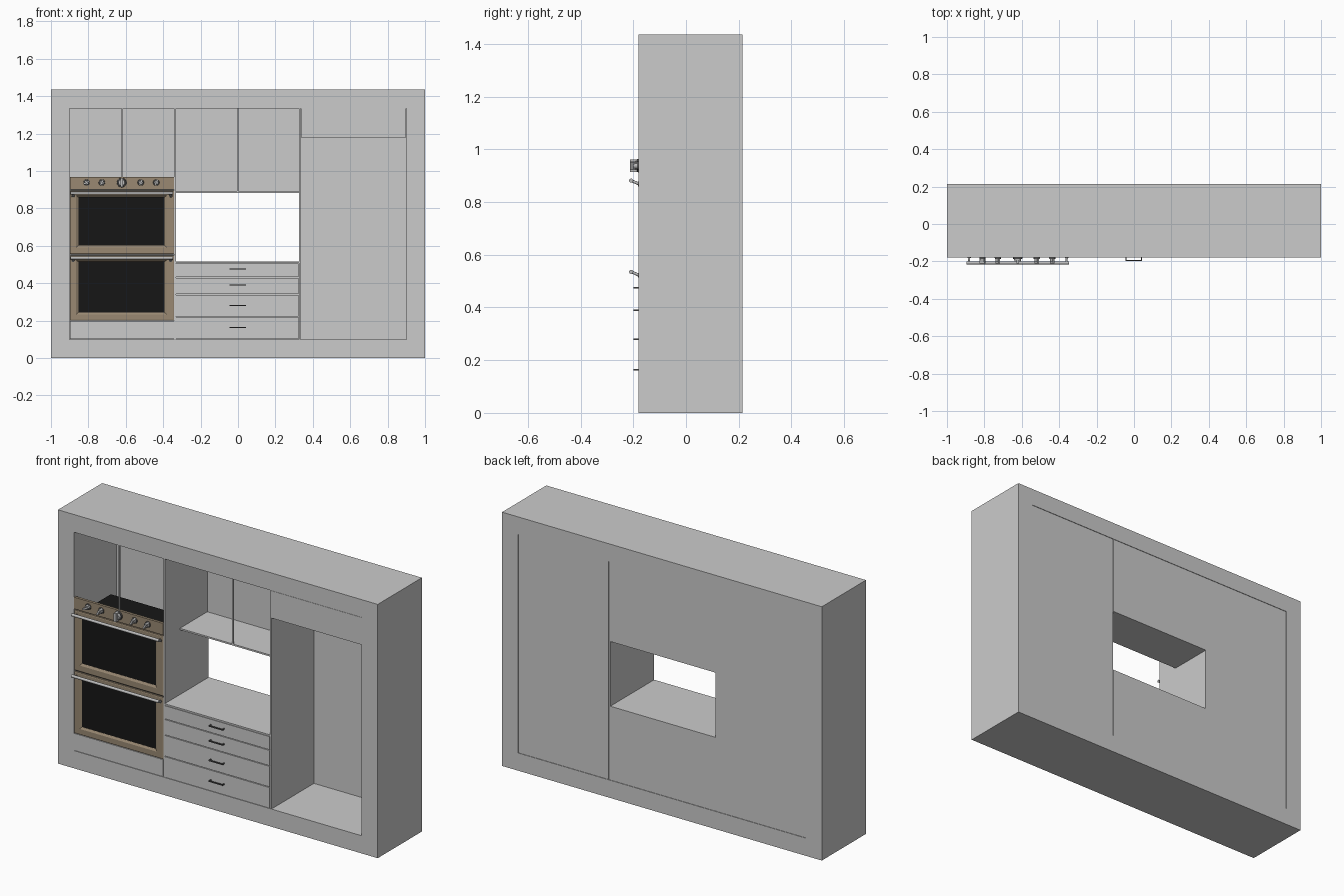
import bpy, bmesh
from math import pi
from mathutils import Vector, Matrix

cube = bpy.data.objects.get("Cube")
if cube:
    bpy.data.objects.remove(cube, do_unlink=True)

FRONT, BACK = -0.18, 0.215


def material(name, colour, metallic=0.0):
    m = bpy.data.materials.new(name)
    m.use_nodes = True
    m.diffuse_color = (*colour, 1)
    node = m.node_tree.nodes["Principled BSDF"]
    node.inputs["Base Color"].default_value = (*colour, 1)
    node.inputs["Metallic"].default_value = metallic
    return m


bronze = material("bronze", (0.32, 0.25, 0.17))
black = material("black_glass", (0.008, 0.008, 0.008))
steel = material("steel", (0.5, 0.5, 0.5))
dark = material("dark_metal", (0.1, 0.1, 0.1))


def finish(bm, name, mat=None, smooth=False):
    bmesh.ops.recalc_face_normals(bm, faces=bm.faces)
    mesh = bpy.data.meshes.new(name)
    bm.to_mesh(mesh)
    bm.free()
    ob = bpy.data.objects.new(name, mesh)
    bpy.context.collection.objects.link(ob)
    if mat:
        mesh.materials.append(mat)
    if smooth:
        bpy.ops.object.select_all(action='DESELECT')
        ob.select_set(True)
        bpy.context.view_layer.objects.active = ob
        bpy.ops.object.shade_smooth_by_angle(angle=pi / 5)
    return ob


def box(name, x, y, z, mat=None):
    """Box from (min, max) pairs."""
    bm = bmesh.new()
    bmesh.ops.create_cube(bm, size=1)
    for v in bm.verts:
        v.co = [(a + b) / 2 + c * (b - a) for (a, b), c in zip((x, y, z), v.co)]
    return finish(bm, name, mat)


def ring(name, outer, inner, profile, mat=None):
    """Rectangular frame; profile points are (blend outer to inner, y)."""
    bm = bmesh.new()
    loops = []
    for t, y in profile:
        x0, x1, z0, z1 = (a + (b - a) * t for a, b in zip(outer, inner))
        loops.append([bm.verts.new((x, y, z))
                      for x, z in ((x0, z0), (x1, z0), (x1, z1), (x0, z1))])
    for k, loop in enumerate(loops):
        nxt = loops[(k + 1) % len(loops)]
        for i in range(4):
            j = (i + 1) % 4
            bm.faces.new((loop[i], loop[j], nxt[j], nxt[i]))
    return finish(bm, name, mat)


def rod(name, start, end, r1, r2, mat, sides=16):
    """Cylinder or cone between two points."""
    a, b = Vector(start), Vector(end)
    bm = bmesh.new()
    turn = (b - a).to_track_quat('Z', 'Y').to_matrix().to_4x4()
    bmesh.ops.create_cone(bm, cap_ends=True, segments=sides, radius1=r1, radius2=r2,
                          depth=(b - a).length, matrix=Matrix.Translation((a + b) / 2) @ turn)
    return finish(bm, name, mat, True)


# Surrounding wall frame
ring("wall_frame", (-1, 1, 0, 1.435), (-0.9, 0.9, 0.1, 1.335),
     [(0, FRONT), (1, FRONT), (1, BACK), (0, BACK)])

# Dividers and back panels
panel_back = (BACK - 0.015, BACK - 0.003)
for side, x in (("right", -0.337), ("left", 0.33)):
    box(side + "_divider", (x - 0.005, x + 0.005), (FRONT + 0.001, BACK - 0.005), (0.1, 1.335))
box("oven_cabinet_back", (-0.9, -0.34), panel_back, (0.1, 1.335))
box("tall_cabinet_back", (0.335, 0.9), panel_back, (0.1, 1.335))
box("wall_cabinet_back", (-0.332, 0.325), panel_back, (0.885, 1.335))

# Open wall cabinet with a set-back shelf and centre stile
box("wall_cabinet_bottom", (-0.332, 0.325), (-0.045, BACK - 0.003), (0.883, 0.892))
box("wall_cabinet_stile", (-0.006, 0.002), (-0.045, -0.037), (0.885, 1.335))

# Drawer base with fronts and pulls
box("drawer_base", (-0.332, 0.325), (FRONT + 0.012, BACK - 0.003), (0.1, 0.51))
box("worktop", (-0.332, 0.325), (FRONT, BACK - 0.003), (0.508, 0.517))
levels = [0.1, 0.22, 0.34, 0.43, 0.508]
for i, z in enumerate((0.163, 0.28, 0.39, 0.475)):
    n = str(i + 1)
    box("drawer_front_" + n, (-0.331, 0.324), (FRONT, FRONT + 0.013),
        (levels[i] + 0.002, levels[i + 1] - 0.002))
    box("drawer_pull_" + n, (-0.045, 0.043), (-0.199, -0.193), (z - 0.003, z + 0.003), dark)
    for x in (-0.042, 0.04):
        box("pull_post_" + n, (x - 0.003, x + 0.003), (-0.195, FRONT), (z - 0.003, z + 0.003), dark)

# Tall cabinet top panel
box("tall_cabinet_top_panel", (0.336, 0.899), (FRONT, FRONT + 0.012), (1.18, 1.334))

# Oven cabinet: upper stile, plinth panel
box("upper_stile", (-0.622, -0.616), (FRONT, FRONT + 0.008), (0.968, 1.335))
box("oven_plinth", (-0.899, -0.343), (FRONT, FRONT + 0.012), (0.102, 0.198))

# Oven body and control panel
OX = (-0.899, -0.342)
box("oven_body", (-0.855, -0.392), (FRONT + 0.016, 0.085), (0.2, 0.895), black)
box("control_panel", OX, (FRONT, FRONT + 0.015), (0.902, 0.968), bronze)
box("door_gap", (-0.895, -0.345), (FRONT + 0.012, FRONT + 0.018), (0.2, 0.905), dark)

# Oven doors with recessed glass and bar handles
door_profile = [(0, -0.163), (0, -0.178), (0.12, FRONT), (0.75, FRONT), (1, -0.173), (1, -0.163)]
for name, z0, z1, g0, g1, hz in (("upper", 0.556, 0.895, 0.602, 0.86, 0.881),
                                 ("lower", 0.2, 0.548, 0.243, 0.515, 0.535)):
    ring(name + "_oven_door", (*OX, z0, z1), (-0.854, -0.393, g0, g1), door_profile, bronze)
    box(name + "_oven_glass", (-0.856, -0.391), (-0.172, -0.163), (g0 - 0.002, g1 + 0.002), black)
    rod(name + "_oven_handle", (-0.895, -0.208, hz), (-0.347, -0.208, hz), 0.008, 0.008, steel)
    for x in (-0.882, -0.36):
        rod(name + "_handle_post", (x, -0.177, hz - 0.013), (x, -0.208, hz), 0.006, 0.005, steel, 12)
        rod(name + "_handle_mount", (x, -0.176, hz - 0.013), (x, -0.183, hz - 0.013),
            0.01, 0.009, dark, 12)

# Control knobs: collar, tapered body and grip
for i, x in enumerate((-0.81, -0.728, -0.622, -0.52, -0.437)):
    n = str(i + 1)
    s = 1.5 if i == 2 else 1.0
    z = 0.938
    rod("knob_collar_" + n, (x, FRONT, z), (x, -0.186, z), 0.017 * s, 0.016 * s, dark, 24)
    rod("knob_body_" + n, (x, -0.185, z), (x, -0.2, z), 0.013 * s, 0.011 * s, steel, 24)
    w, h = 0.005 * s, 0.016 * s
    grip = box("knob_grip_" + n, (-w, w), (-0.013, 0.013), (-h, h), steel)
    grip.location = (x, -0.199, z)
    grip.rotation_euler.y = (1.1, 0.5, 0, 0.5, 0.5)[i]
